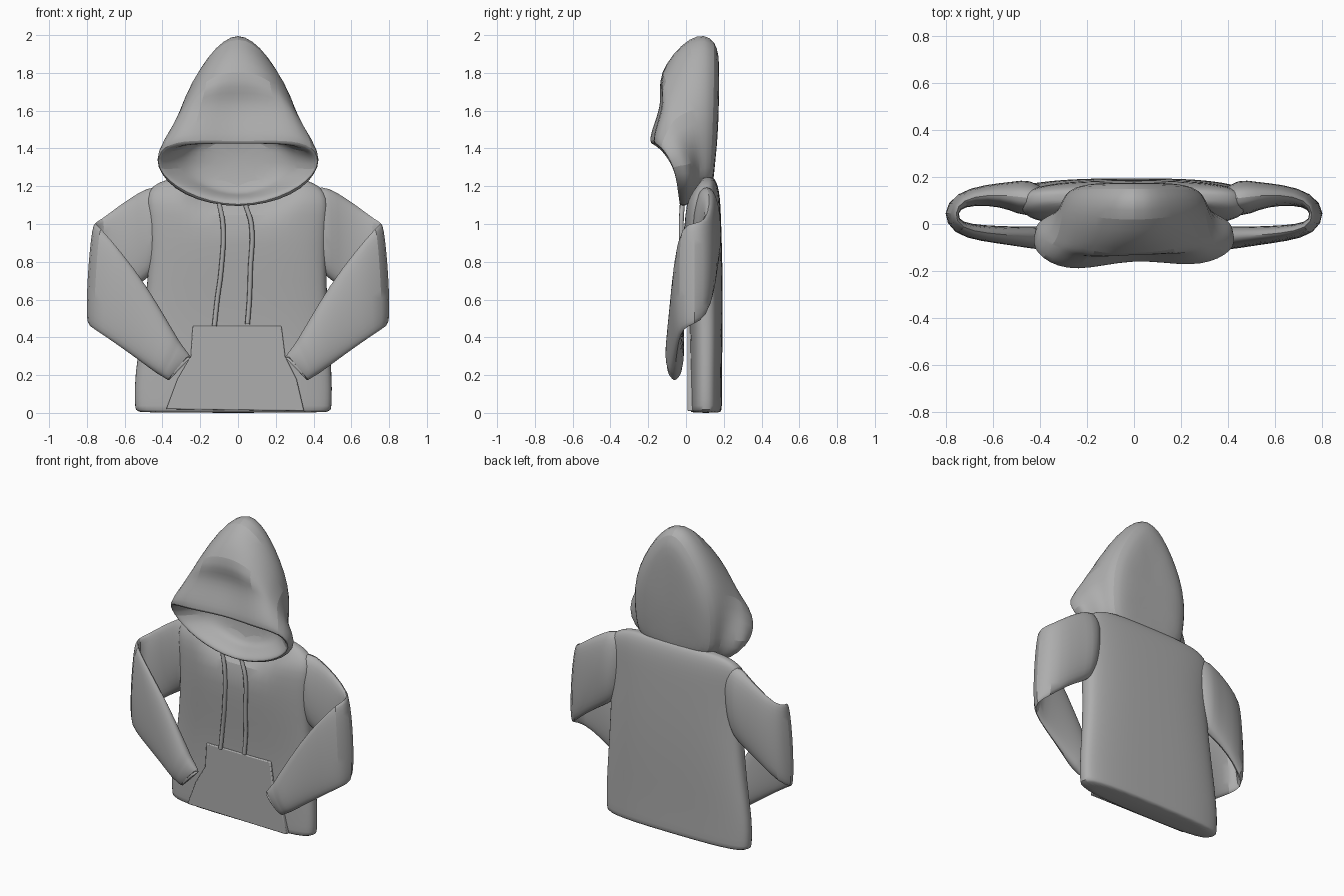
import bpy, bmesh, math
from mathutils import Vector

cube = bpy.data.objects.get("Cube")
if cube:
    bpy.data.objects.remove(cube)

cloth = bpy.data.materials.new("grey_fabric")
cloth.use_nodes = True
GREY = (0.42, 0.42, 0.42, 1)
cloth.diffuse_color = GREY
cloth.node_tree.nodes["Principled BSDF"].inputs["Base Color"].default_value = GREY


def finish(obj, levels=0, angle=50):
    """Give an object its material, subdivision and smooth shading."""
    obj.data.materials.append(cloth)
    if levels:
        obj.modifiers.new("soften", "SUBSURF").levels = levels
        obj.modifiers["soften"].render_levels = levels
    bpy.ops.object.select_all(action="DESELECT")
    obj.select_set(True)
    bpy.context.view_layer.objects.active = obj
    bpy.ops.object.shade_smooth_by_angle(angle=math.radians(angle))
    return obj


def loft(name, rings, levels=1):
    """Skin a list of closed rings that share one point count, and cap both ends."""
    bm = bmesh.new()
    loops = [[bm.verts.new(p) for p in ring] for ring in rings]
    for a, b in zip(loops, loops[1:]):
        for i in range(len(a)):
            j = (i + 1) % len(a)
            bm.faces.new((a[i], a[j], b[j], b[i]))
    bm.faces.new(list(reversed(loops[0])))
    bm.faces.new(loops[-1])
    bmesh.ops.recalc_face_normals(bm, faces=bm.faces)
    mesh = bpy.data.meshes.new(name)
    bm.to_mesh(mesh)
    bm.free()
    obj = bpy.data.objects.new(name, mesh)
    bpy.context.collection.objects.link(obj)
    return finish(obj, levels)


def power(v, e):
    return math.copysign(abs(v) ** e, v)


# Torso: flattened superellipse rings, hollowed at the front of the neck
def torso_ring(z, left, right, front, back, count=28):
    ring = []
    for i in range(count):
        t = math.tau * i / count
        x = (left + right) / 2 + (right - left) / 2 * power(math.cos(t), 0.7)
        y = (front + back) / 2 + (back - front) / 2 * power(math.sin(t), 0.65)
        if z > 1.1 and abs(x) < 0.26:
            y = max(y, 0.1)
        ring.append((x, y, z))
    return ring


torso = [
    (0.0, -0.53, 0.48, 0.03, 0.18),
    (0.01, -0.545, 0.495, 0.02, 0.19),
    (0.06, -0.55, 0.5, 0.02, 0.19),
    (0.2, -0.55, 0.5, 0.02, 0.19),
    (0.45, -0.51, 0.48, 0.02, 0.195),
    (0.7, -0.48, 0.47, 0.0, 0.195),
    (0.9, -0.47, 0.47, -0.015, 0.19),
    (1.06, -0.48, 0.48, -0.015, 0.185),
    (1.14, -0.49, 0.48, 0.0, 0.18),
    (1.2, -0.46, 0.44, 0.04, 0.17),
    (1.235, -0.39, 0.36, 0.07, 0.155),
    (1.25, -0.28, 0.27, 0.09, 0.14),
]
loft("torso", [torso_ring(*s) for s in torso])


# Sleeves: flat oval sections swept round the bent elbow to the cuff
def sleeve_rings(sections, side, count=16):
    centres, halves = [], []
    for xa, za, xb, zb, y, depth in sections:
        top, low = Vector((xa * side, y, za)), Vector((xb * side, y, zb))
        centres.append((top + low) / 2)
        halves.append((top - low) / 2)
    rings = []
    last = len(sections) - 1
    for i, (c, h) in enumerate(zip(centres, halves)):
        path = centres[min(i + 1, last)] - centres[max(i - 1, 0)]
        flat = path.cross(h).normalized() * sections[i][5]
        rings.append([c + h * math.cos(math.tau * k / count)
                      + flat * power(math.sin(math.tau * k / count), 0.8)
                      for k in range(count)])
    return rings


sleeve = [
    (0.34, 1.18, 0.4, 0.8, 0.1, 0.04),
    (0.45, 1.21, 0.46, 0.72, 0.11, 0.085),
    (0.52, 1.175, 0.52, 0.68, 0.12, 0.06),
    (0.62, 1.11, 0.63, 0.61, 0.125, 0.045),
    (0.73, 1.025, 0.755, 0.5, 0.105, 0.035),
    (0.765, 1.01, 0.805, 0.465, 0.045, 0.025),
    (0.74, 1.0, 0.765, 0.44, -0.02, 0.03),
    (0.62, 0.86, 0.66, 0.37, -0.04, 0.035),
    (0.49, 0.69, 0.56, 0.3, -0.05, 0.04),
    (0.35, 0.45, 0.45, 0.22, -0.06, 0.05),
    (0.32, 0.4, 0.42, 0.2, -0.06, 0.05),
    (0.31, 0.38, 0.4, 0.19, -0.06, 0.042),
    (0.25, 0.3, 0.37, 0.17, -0.06, 0.045),
    (0.24, 0.29, 0.36, 0.17, -0.06, 0.04),
    (0.28, 0.31, 0.37, 0.2, -0.06, 0.03),
]
for side, label in ((-1, "right"), (1, "left")):
    loft(label + "_sleeve", sleeve_rings(sleeve, side))


# Hood: half loops mirrored across the middle, the right rim a little further forward
def mirrored(half):
    return half + [(-x, y * 1.12 if y < -0.1 else y, z) for x, y, z in reversed(half[1:-1])]


# Inside of the hood, from its back wall out to the rim
lining = [
    [(0, .11, 1.5), (.1, .11, 1.49), (.2, .1, 1.42), (.21, .1, 1.3), (.15, .1, 1.2), (0, .09, 1.16)],
    [(0, .0, 1.48), (.17, .0, 1.47), (.3, .0, 1.41), (.32, .03, 1.29), (.22, .03, 1.2), (0, .03, 1.13)],
    [(0, -.12, 1.42), (.24, -.16, 1.42), (.39, -.1, 1.39), (.41, -.05, 1.29), (.28, -.03, 1.19), (0, -.02, 1.1)],
]
# Outside of the hood: rim, brow dent, brow ridge, crown, pinched sides, back
shell = [
    [(0, -.15, 1.42), (.26, -.2, 1.43), (.41, -.14, 1.41), (.45, -.07, 1.3), (.3, -.05, 1.16), (0, -.035, 1.07)],
    [(0, -.12, 1.52), (.24, -.17, 1.54), (.39, -.13, 1.47), (.46, -.02, 1.31), (.3, -.02, 1.14), (0, -.01, 1.07)],
    [(0, -.08, 1.66), (.2, -.13, 1.67), (.36, -.1, 1.53), (.46, .02, 1.3), (.3, .0, 1.14), (0, .0, 1.08)],
    [(0, -.17, 1.79), (.16, -.15, 1.77), (.34, -.06, 1.58), (.41, .05, 1.3), (.29, .03, 1.15), (0, .02, 1.1)],
    [(0, .02, 2.06), (.16, .04, 1.94), (.34, .05, 1.61), (.3, .07, 1.31), (.26, .06, 1.18), (0, .06, 1.14)],
    [(0, .17, 2.03), (.14, .17, 1.9), (.3, .16, 1.6), (.29, .14, 1.32), (.27, .13, 1.2), (0, .13, 1.17)],
    [(0, .18, 1.82), (.07, .18, 1.76), (.17, .18, 1.56), (.17, .165, 1.35), (.14, .15, 1.24), (0, .15, 1.22)],
]
loft("hood", [mirrored(half) for half in lining + shell], levels=2)


# Front pocket: a bevelled slab with slanted hand openings
outline = [(-0.24, 0.46), (0.23, 0.46), (0.25, 0.3), (0.31, 0.18),
           (0.35, 0.01), (-0.38, 0.02), (-0.32, 0.18), (-0.25, 0.3)]
pocket = loft("front_pocket", [[(x, y, z) for x, z in outline] for y in (0.008, 0.05)], levels=0)
bevel = pocket.modifiers.new("soft_edge", "BEVEL")
bevel.width = 0.006
bevel.segments = 2


# Cords: thin bevelled curves hanging from the neck
def cord(name, points, radius):
    data = bpy.data.curves.new(name, "CURVE")
    data.dimensions = "3D"
    data.bevel_depth = radius
    data.bevel_resolution = 2
    data.resolution_u = 6
    data.use_fill_caps = True
    spline = data.splines.new("BEZIER")
    spline.bezier_points.add(len(points) - 1)
    for knot, p in zip(spline.bezier_points, points):
        knot.co = p
        knot.handle_left_type = knot.handle_right_type = "AUTO"
    obj = bpy.data.objects.new(name, data)
    bpy.context.collection.objects.link(obj)
    data.materials.append(cloth)


cord("right_drawstring", [(-0.1, -0.02, 1.11), (-0.08, -0.025, 1.0), (-0.09, -0.015, 0.75),
                          (-0.11, -0.005, 0.6), (-0.125, -0.005, 0.46)], 0.013)
cord("left_drawstring", [(0.04, -0.02, 1.1), (0.07, -0.025, 1.0), (0.065, -0.015, 0.75),
                         (0.06, -0.005, 0.6), (0.05, -0.005, 0.47)], 0.013)
